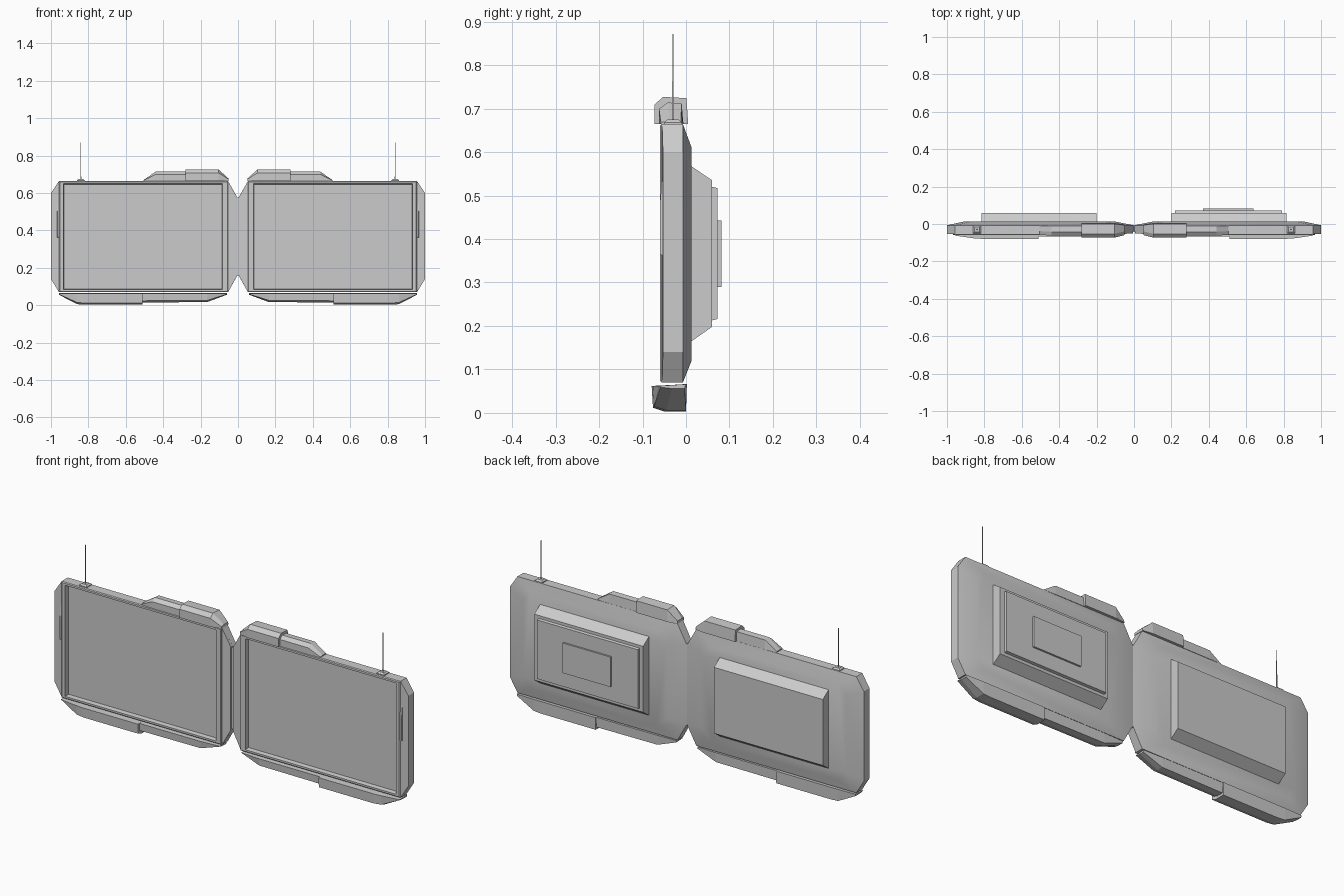
import bpy, bmesh


def loft(name, loops, s=1, closed=False, smooth=False):
    """Skin equal-length loops of points; s = -1 mirrors the part across x."""
    bm = bmesh.new()
    rows = [[bm.verts.new((s * x, y, z)) for x, y, z in lp] for lp in loops]
    n = len(rows[0])
    pairs = list(zip(rows, rows[1:])) + ([(rows[-1], rows[0])] if closed else [])
    for a, b in pairs:
        for i in range(n):
            j = (i + 1) % n
            bm.faces.new((a[i], a[j], b[j], b[i]))
    if not closed:
        bm.faces.new(rows[0])
        bm.faces.new(rows[-1])
    bmesh.ops.recalc_face_normals(bm, faces=bm.faces)
    me = bpy.data.meshes.new(name)
    bm.to_mesh(me)
    bm.free()
    ob = bpy.data.objects.new(name, me)
    bpy.context.collection.objects.link(ob)
    if smooth:
        bpy.context.view_layer.objects.active = ob
        ob.select_set(True)
        bpy.ops.object.shade_smooth_by_angle(angle=0.5)
        ob.select_set(False)
    return ob


def rect(x0, x1, z0, z1, y):
    return [(x0, y, z0), (x1, y, z0), (x1, y, z1), (x0, y, z1)]


def flat(pts, y):
    return [(x, y, z) for x, z in pts]


def square(x, z, r, y=-0.03):
    return [(x - r, y - r, z), (x + r, y - r, z), (x + r, y + r, z), (x - r, y + r, z)]


def foot_section(x, bottom, front, back, top=0.066):
    lip = min(0.009, (top - bottom) * 0.3)
    return [(x, front, top - 0.004), (x, front + 0.003, bottom + lip),
            (x, front + 0.03, bottom), (x, back, bottom), (x, back + 0.002, top)]


def bump_section(x, top, front, back, base=0.665):
    h = top - base
    return [(x, front, base), (x, front, base + h * 0.7), (x, front + 0.02, top),
            (x, back - 0.004, top - h * 0.05), (x, back, base)]


outline = [(0.0, 0.165), (0.053, 0.07), (0.957, 0.07), (1.0, 0.14),
           (1.0, 0.6), (0.957, 0.664), (0.053, 0.664), (0.0, 0.57)]
crown = [(0.10, 0.18), (0.16, 0.12), (0.87, 0.12), (0.91, 0.17),
         (0.91, 0.56), (0.87, 0.61), (0.16, 0.61), (0.10, 0.55)]

for s, side in ((1, "right"), (-1, "left")):
    def part(name, loops, **kw):
        return loft(f"{side}_{name}", loops, s, **kw)

    # housing with sloping back; its front face is the recessed screen
    part("housing", [flat(outline, -0.038), flat(outline, -0.007), flat(crown, 0.013)], smooth=True)

    # screen frame
    part("screen_frame", [
        rect(0.053, 0.957, 0.07, 0.664, -0.035), rect(0.053, 0.957, 0.07, 0.664, -0.056),
        rect(0.057, 0.953, 0.074, 0.66, -0.06), rect(0.083, 0.934, 0.083, 0.65, -0.06),
        rect(0.087, 0.93, 0.087, 0.646, -0.035)], closed=True)

    # outer side cap and its raised strip
    part("side_cap", [rect(0.957, 1.0, 0.07, 0.664, -0.01)[:1] + [(1.0, -0.01, 0.14), (1.0, -0.01, 0.6), (0.957, -0.01, 0.664)],
                      [(0.957, -0.055, 0.07), (1.0, -0.053, 0.14), (1.0, -0.053, 0.6), (0.957, -0.055, 0.664)]])
    part("side_strip", [rect(0.957, 0.968, 0.36, 0.6, -0.05), rect(0.957, 0.966, 0.365, 0.48, -0.06)])

    # hinge web narrowing to the centre
    part("hinge_web", [[(0.053, -0.01, 0.07), (0.006, -0.01, 0.155), (0.006, -0.01, 0.58), (0.053, -0.01, 0.664)],
                       [(0.053, -0.053, 0.07), (0.006, -0.05, 0.155), (0.006, -0.05, 0.58), (0.053, -0.053, 0.664)]])

    # block on the back
    part("back_block", [rect(0.2, 0.815, 0.165, 0.57, 0.005), rect(0.2, 0.815, 0.165, 0.567, 0.013),
                        rect(0.2, 0.815, 0.198, 0.535, 0.06)])

    # lower bumper: outer and inner pieces
    part("outer_bumper", [foot_section(0.957, 0.056, -0.062, -0.003), foot_section(0.86, 0.006, -0.076, 0),
                          foot_section(0.82, 0.003, -0.079, 0), foot_section(0.51, 0.003, -0.079, 0)])
    part("inner_bumper", [foot_section(0.515, 0.015, -0.068, -0.005), foot_section(0.165, 0.017, -0.068, -0.005),
                          foot_section(0.06, 0.056, -0.06, -0.008)])

    # upper bumper: tall inner and lower outer pieces
    part("top_inner_bumper", [bump_section(0.052, 0.679, -0.06, -0.002), bump_section(0.105, 0.727, -0.073, 0.005),
                              bump_section(0.28, 0.727, -0.073, 0.005)])
    part("top_outer_bumper", [bump_section(0.275, 0.714, -0.062, -0.006), bump_section(0.44, 0.714, -0.062, -0.006),
                              bump_section(0.505, 0.67, -0.058, -0.008)])

    # antenna
    part("antenna_base", [square(0.84, 0.66, 0.021), square(0.84, 0.668, 0.021), square(0.84, 0.675, 0.013)])
    part("antenna", [square(0.84, 0.67, 0.002), square(0.84, 0.871, 0.0012)])

# central hinge pin
loft("hinge_pin", [rect(-0.007, 0.007, 0.16, 0.575, -0.042), rect(-0.007, 0.007, 0.16, 0.575, -0.008)])

# stacked plates on one back block only
loft("back_plate", [rect(0.22, 0.79, 0.212, 0.521, 0.057), rect(0.22, 0.79, 0.216, 0.517, 0.073)])
loft("back_label_plate", [rect(0.37, 0.64, 0.29, 0.443, 0.07), rect(0.37, 0.64, 0.29, 0.443, 0.082)])
